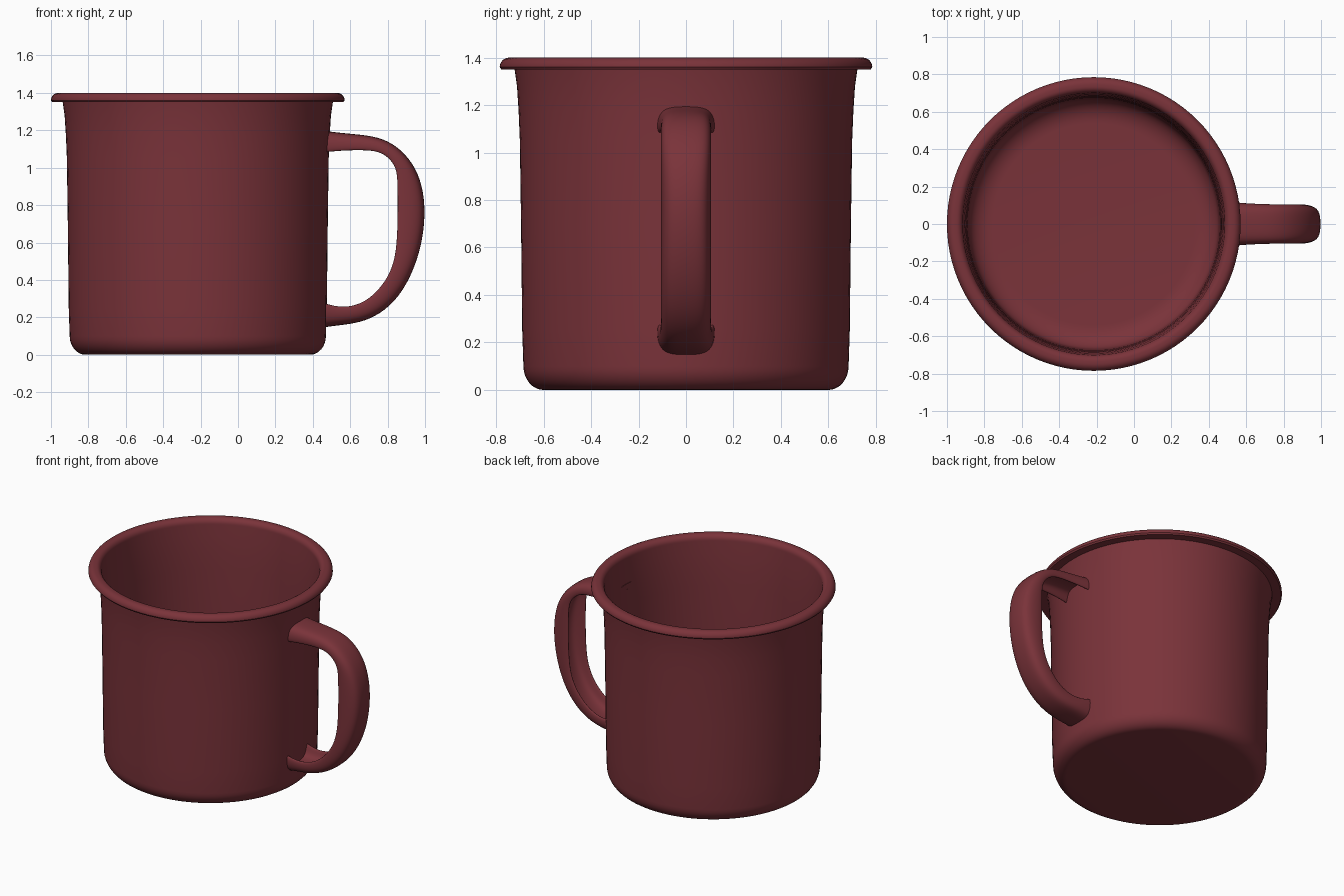
import bpy
import bmesh
from math import cos, sin, pi
from mathutils import Vector

cube = bpy.data.objects.get("Cube")
if cube:
    bpy.data.objects.remove(cube)

CUP_X = -0.215

enamel = bpy.data.materials.new("dark_red_enamel")
enamel.use_nodes = True
red = (0.195, 0.033, 0.042, 1)
enamel.diffuse_color = red
bsdf = enamel.node_tree.nodes["Principled BSDF"]
bsdf.inputs["Base Color"].default_value = red
bsdf.inputs["Roughness"].default_value = 0.5


def finish(name, bm, angle):
    """Turn a bmesh into a smooth shaded, coloured object."""
    bmesh.ops.remove_doubles(bm, verts=bm.verts, dist=0.0001)
    bmesh.ops.recalc_face_normals(bm, faces=bm.faces)
    mesh = bpy.data.meshes.new(name)
    bm.to_mesh(mesh)
    bm.free()
    mesh.materials.append(enamel)
    obj = bpy.data.objects.new(name, mesh)
    bpy.context.collection.objects.link(obj)
    bpy.ops.object.select_all(action='DESELECT')
    obj.select_set(True)
    bpy.context.view_layer.objects.active = obj
    bpy.ops.object.shade_smooth_by_angle(angle=angle)
    return obj


def arc(cx, cz, rx, rz, start, end, steps=8):
    """Elliptical arc points, angles in quarter turns."""
    angles = [(start + (end - start) * i / steps) * pi / 2 for i in range(steps + 1)]
    return [(cx + rx * cos(a), cz + rz * sin(a)) for a in angles]


# Cup: one closed profile, outside from the base up, over the rim, down inside
profile = [(0, 0)]
profile += arc(0.60, 0.10, 0.085, 0.10, -1, 0)
profile += [(0.69, 0.25), (0.695, 0.7), (0.70, 1.05), (0.705, 1.17), (0.712, 1.28), (0.722, 1.35)]
profile += [(0.778, 1.35)]
profile += arc(0.745, 1.36, 0.04, 0.04, 0, 1)
profile += arc(0.735, 1.36, 0.035, 0.04, 1, 2)
profile += [(0.692, 1.28), (0.685, 1.17), (0.68, 1.05), (0.675, 0.7), (0.67, 0.25)]
profile += arc(0.54, 0.13, 0.128, 0.10, 0, -1)
profile += [(0, 0.03)]

bm = bmesh.new()
verts = [bm.verts.new((r, 0, z)) for r, z in profile]
edges = [bm.edges.new(pair) for pair in zip(verts, verts[1:])]
bmesh.ops.spin(bm, geom=verts + edges, cent=(0, 0, 0), axis=(0, 0, 1),
               angle=2 * pi, steps=96, use_merge=True)
bmesh.ops.translate(bm, verts=bm.verts, vec=(CUP_X, 0, 0))
finish("cup_body", bm, 0.7)

# Handle: channel section lofted between an outer and an inner path
outer = [(0.468, 1.197), (0.52, 1.19), (0.62, 1.18), (0.75, 1.167), (0.855, 1.115), (0.94, 1.02),
         (0.985, 0.91), (1.003, 0.78), (0.99, 0.62), (0.945, 0.46), (0.865, 0.31),
         (0.76, 0.215), (0.65, 0.17), (0.54, 0.157), (0.468, 0.147)]
inner = [(0.468, 1.082), (0.52, 1.088), (0.62, 1.094), (0.74, 1.092), (0.80, 1.06), (0.848, 1.0),
         (0.852, 0.91), (0.853, 0.78), (0.85, 0.62), (0.835, 0.49), (0.785, 0.385),
         (0.70, 0.295), (0.61, 0.257), (0.53, 0.257), (0.468, 0.275)]
# Half section as (side, depth): crown, rounded edge, then hollow inside
half = [(0, 1), (0.5, 0.98), (0.82, 0.86), (0.98, 0.58), (1.02, 0.25), (0.98, 0.0),
        (0.86, 0.0), (0.78, 0.25), (0.66, 0.5), (0.4, 0.62), (0, 0.65)]
section = half + [(-s, d) for s, d in half[-2:0:-1]]

bm = bmesh.new()
rings = []
for i, (o, n) in enumerate(zip(outer, inner)):
    out, inn = Vector((o[0], 0, o[1])), Vector((n[0], 0, n[1]))
    ends = min(i, len(outer) - 1 - i)
    width = (0.120, 0.116, 0.108)[ends] if ends < 3 else 0.104
    rings.append([bm.verts.new(inn.lerp(out, d) + Vector((0, s * width, 0)))
                  for s, d in section])
count = len(section)
for a, b in zip(rings, rings[1:]):
    for j in range(count):
        k = (j + 1) % count
        bm.faces.new((a[j], a[k], b[k], b[j]))
handle = finish("handle", bm, 1.4)
smooth = handle.modifiers.new("smooth", 'SUBSURF')
smooth.levels = smooth.render_levels = 2
